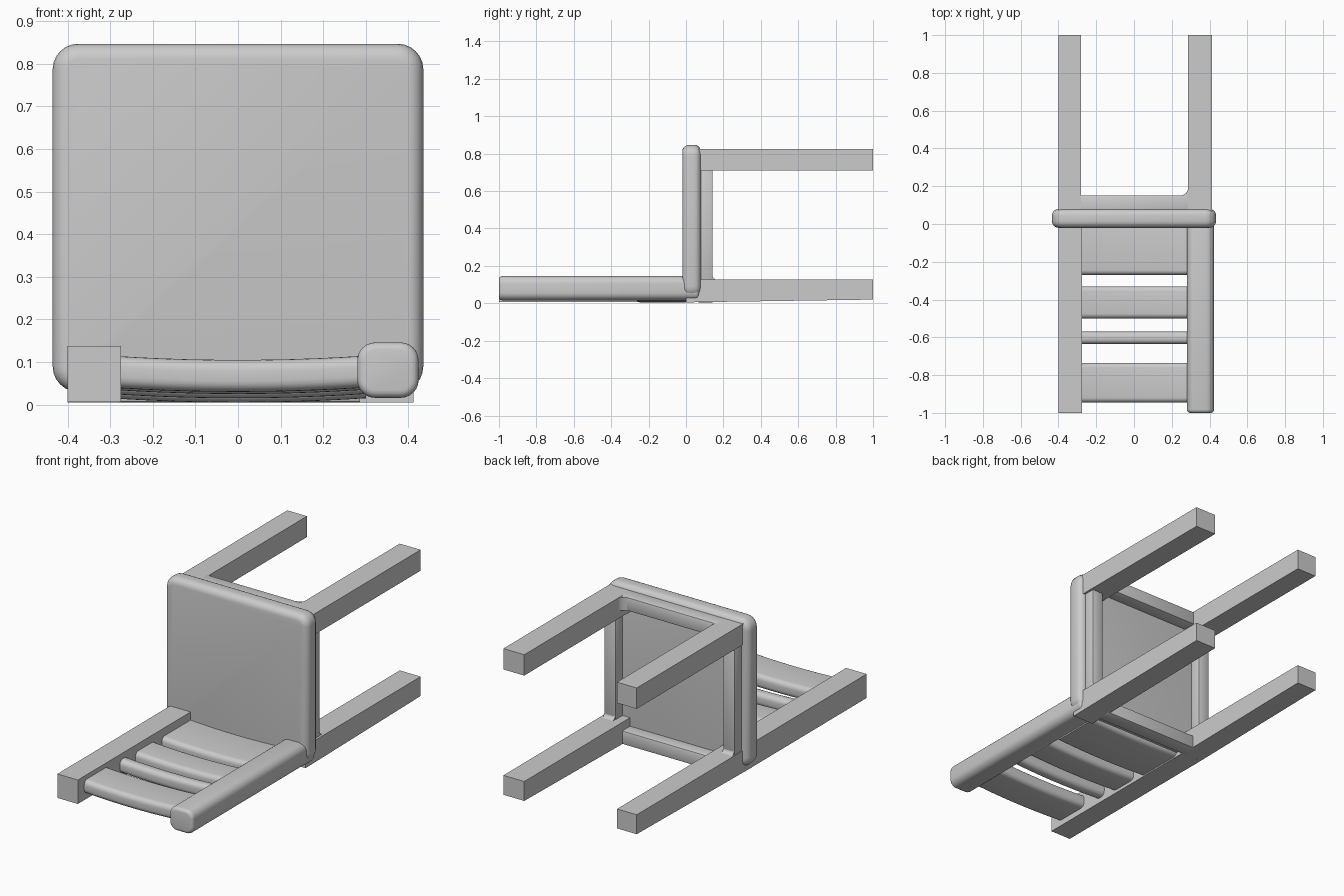
import bpy, bmesh, math
from mathutils import Vector

if "Cube" in bpy.data.objects:
    bpy.data.objects.remove(bpy.data.objects["Cube"])


def finish(bm, name, bevel=0.0, segments=4):
    bmesh.ops.recalc_face_normals(bm, faces=bm.faces)
    mesh = bpy.data.meshes.new(name)
    bm.to_mesh(mesh)
    bm.free()
    ob = bpy.data.objects.new(name, mesh)
    bpy.context.collection.objects.link(ob)
    bpy.context.view_layer.objects.active = ob
    ob.select_set(True)
    if bevel:
        mod = ob.modifiers.new("Rounding", 'BEVEL')
        mod.width, mod.segments = bevel, segments
        mod.limit_method = 'ANGLE'
        mod.angle_limit = math.radians(30)
        bpy.ops.object.modifier_apply(modifier=mod.name)
    bpy.ops.object.shade_smooth_by_angle(angle=math.radians(32))
    ob.select_set(False)
    return ob


def box_bm(x, y, z):
    bm = bmesh.new()
    bmesh.ops.create_cube(bm, size=1)
    for v in bm.verts:
        v.co = Vector([(a[0] + a[1]) / 2 + c * (a[1] - a[0]) for a, c in zip((x, y, z), v.co)])
    return bm


def box(name, x, y, z, bevel=0.0, segments=4):
    return finish(box_bm(x, y, z), name, bevel, segments)


def round_along(bm, axis, radius, segments=6):
    """Bevel only the edges parallel to one axis."""
    edges = [e for e in bm.edges
             if abs((e.verts[0].co - e.verts[1].co).normalized()[axis]) > 0.99]
    bmesh.ops.bevel(bm, geom=edges, offset=radius, segments=segments, profile=0.5, affect='EDGES')


# Seat cushion standing upright
bm = box_bm((-0.435, 0.435), (-0.02, 0.08), (0.03, 0.847))
round_along(bm, 1, 0.06)
finish(bm, "seat", 0.036, 5)

# Legs: the two upper front legs, then the slightly tapered back legs
for side, x in (("left", (-0.40, -0.28)), ("right", (0.285, 0.412))):
    box("front_leg_" + side, x, (0.06, 1.0), (0.71, 0.825))
    bm = box_bm(x, (0.0, 1.0), (0.005, 0.127))
    for v in bm.verts:
        if v.co.y > 0.5 and v.co.z < 0.05:
            v.co.z = 0.02
    finish(bm, "back_leg_" + side)

# Backrest posts: square on the left, rounded on the right
box("back_post_left", (-0.40, -0.275), (-1.0, 0.07), (0.006, 0.138))
bm = box_bm((0.28, 0.424), (-1.0, 0.07), (0.016, 0.146))
round_along(bm, 1, 0.042)
finish(bm, "back_post_right", 0.018, 4)

# Aprons under the seat
box("front_apron", (-0.30, 0.30), (0.06, 0.152), (0.75, 0.825), 0.008, 2)
box("back_apron", (-0.30, 0.30), (0.06, 0.147), (0.005, 0.08), 0.008, 2)
box("left_apron", (-0.395, -0.325), (0.06, 0.143), (0.10, 0.73), 0.008, 2)
box("right_apron", (0.33, 0.40), (0.06, 0.143), (0.10, 0.73), 0.008, 2)


def fillet(name, axis, a, b, lo, hi, r, a_dir):
    """Concave corner fill with its corner at (a, y=b), extruded from lo to hi."""
    arc = [(a + a_dir * r * (1 - math.sin(t)), b + r * (1 - math.cos(t)))
           for t in (i * math.pi / 12 for i in range(7))]
    pts = [(a, b)] + arc
    bm = bmesh.new()
    vs = [bm.verts.new((p, q, lo) if axis == 'z' else (lo, q, p)) for p, q in pts]
    face = bm.faces.new(vs)
    ext = bmesh.ops.extrude_face_region(bm, geom=[face])
    move = Vector((0, 0, hi - lo)) if axis == 'z' else Vector((hi - lo, 0, 0))
    bmesh.ops.translate(bm, vec=move, verts=[g for g in ext["geom"] if isinstance(g, bmesh.types.BMVert)])
    finish(bm, name)


# Soft blends where the aprons meet the legs
fillet("front_corner_fill", 'z', 0.286, 0.151, 0.752, 0.823, 0.04, -1)
fillet("left_corner_fill", 'x', 0.126, 0.142, -0.393, -0.327, 0.025, 1)
fillet("right_corner_fill", 'x', 0.126, 0.142, 0.332, 0.398, 0.025, 1)


# Backrest slats, gently bowed, bridging the posts
slats = [(-0.27, 0.02, 0.015, 0.095), (-0.50, -0.33, 0.025, 0.10),
         (-0.635, -0.57, 0.035, 0.108), (-0.945, -0.735, 0.04, 0.115)]
for i, (y0, y1, z0, z1) in enumerate(slats):
    bm = box_bm((-0.29, 0.30), (y0, y1), (z0, z1))
    round_along(bm, 0, 0.026, 5)
    long_edges = [e for e in bm.edges
                  if abs(e.verts[0].co.x - e.verts[1].co.x) > 0.3]
    bmesh.ops.subdivide_edges(bm, edges=long_edges, cuts=9, use_grid_fill=True)
    for v in bm.verts:
        v.co.z -= 0.010 * (1 - (v.co.x / 0.3) ** 2)
    finish(bm, "back_slat_%d" % (i + 1))
